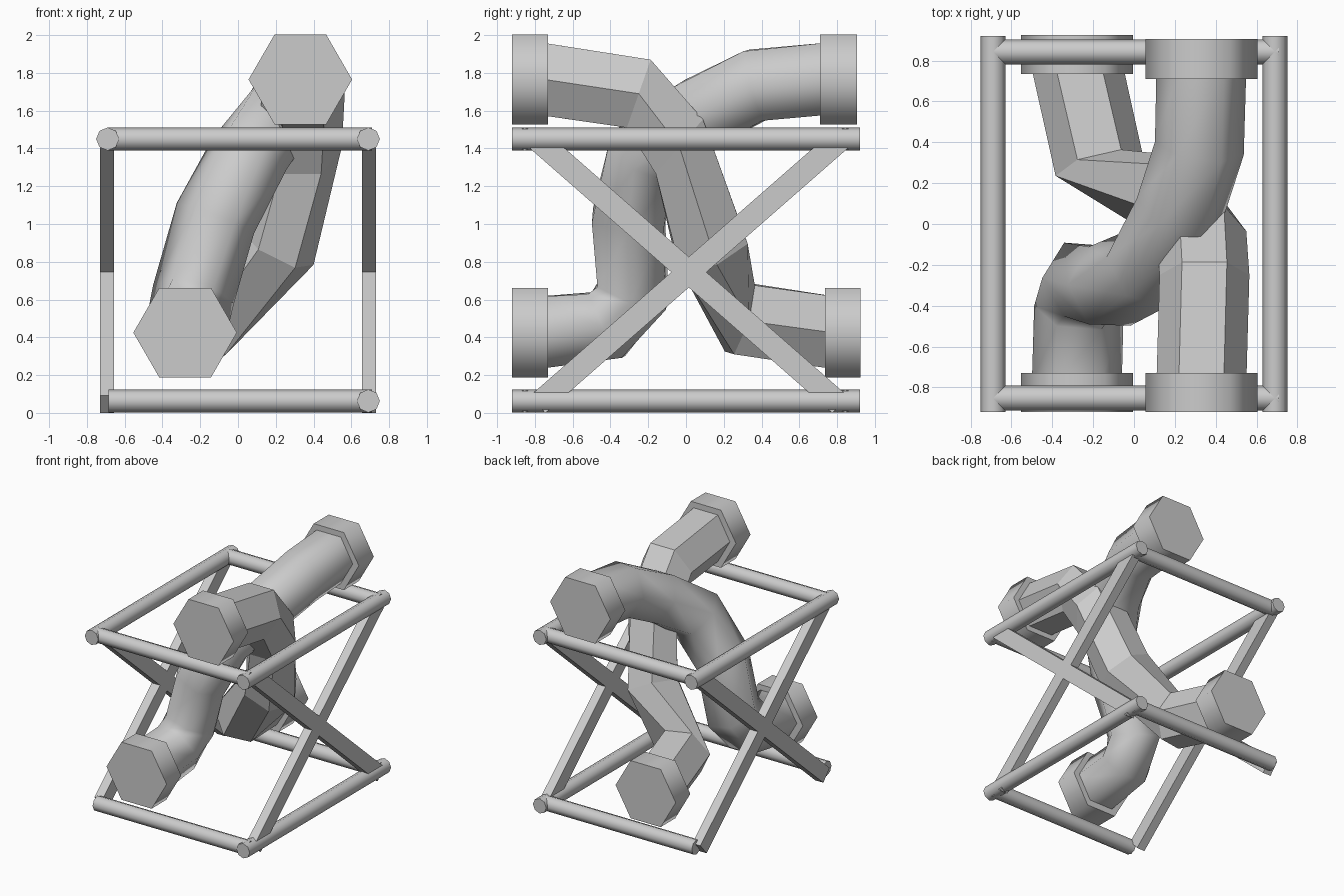
import bpy, bmesh, math
from mathutils import Vector

if "Cube" in bpy.data.objects:
    bpy.data.objects.remove(bpy.data.objects["Cube"])

X = Vector((1, 0, 0))


def sweep(name, points, radius, sides, ref=X, smooth=True, lean={}):
    """Sweep a polygon section along a path; lean overrides section normals."""
    pts = [Vector(p) for p in points]
    bm = bmesh.new()
    rings = []
    for i, p in enumerate(pts):
        a = (p - pts[i - 1]).normalized() if i > 0 else Vector()
        b = (pts[i + 1] - p).normalized() if i < len(pts) - 1 else Vector()
        t = Vector(lean.get(i, a + b)).normalized()
        u = (ref - t * ref.dot(t)).normalized()
        v = t.cross(u)
        rings.append([bm.verts.new(p + radius * (u * math.cos(k) + v * math.sin(k)))
                      for k in (2 * math.pi * j / sides for j in range(sides))])
    for r, s in zip(rings, rings[1:]):
        for j in range(sides):
            k = (j + 1) % sides
            bm.faces.new((r[j], r[k], s[k], s[j]))
    bm.faces.new(rings[0][::-1])
    bm.faces.new(rings[-1])
    bmesh.ops.recalc_face_normals(bm, faces=bm.faces[:])
    mesh = bpy.data.meshes.new(name)
    bm.to_mesh(mesh)
    bm.free()
    obj = bpy.data.objects.new(name, mesh)
    bpy.context.collection.objects.link(obj)
    if smooth:
        bpy.ops.object.select_all(action='DESELECT')
        obj.select_set(True)
        bpy.context.view_layer.objects.active = obj
        bpy.ops.object.shade_smooth_by_angle(angle=math.radians(75))
    return obj


# Two crossing bent pipes: one smooth, one faceted
sweep("smooth_pipe", [(-.28, -.78, .425), (-.27, -.42, .465), (-.235, -.28, .63),
                      (-.12, -.305, 1.03), (.06, -.22, 1.37), (.22, .06, 1.58),
                      (.32, .37, 1.735), (.33, .76, 1.77)], .22, 6)
sweep("faceted_pipe", [(.33, -.78, 1.77), (.345, -.25, 1.69), (.33, -.035, 1.41),
                       (.205, .13, .88), (-.17, .285, .5), (-.28, .78, .425)],
      .22, 6, smooth=False,
      lean={1: (0, 1, -.35), 2: (0, .75, -.65), 4: (-.25, 1, -.3)})

# Hexagonal pipe flanges
for name, x, y0, y1, z in (("front_low", -.28, -.92, -.73, .425),
                           ("front_high", .33, -.92, -.73, 1.765),
                           ("back_low", -.28, .735, .925, .425),
                           ("back_high", .33, .71, .905, 1.765)):
    sweep("flange_" + name, [(x, y0, z), (x, y1, z)], .274, 6)

# Side rods (the lower left one is absent)
for name, x, z in (("top_left", -.69, 1.45), ("top_right", .69, 1.45),
                   ("bottom_right", .69, .063)):
    sweep("side_rod_" + name, [(x, -.92, z), (x, .92, z)], .061, 8)

# Cross rods at front and back, top and bottom
for end, y in (("front", -.853), ("back", .843)):
    for level, z in (("bottom", .063), ("top", 1.45)):
        sweep(f"cross_rod_{end}_{level}", [(-.685, y, z), (.71, y, z)],
              .061, 8, ref=Vector((0, 0, 1)))

# Flat diagonal braces forming an X on each side
half_y, half_z = .80, .70
for side, sx in (("left", -1), ("right", 1)):
    for slant, s in (("forward", -1), ("backward", 1)):
        bpy.ops.mesh.primitive_cube_add(
            size=1, location=(sx * .693, .015, .745),
            rotation=(s * math.atan2(half_z, half_y), 0, 0))
        brace = bpy.context.object
        brace.name = f"brace_{side}_{slant}"
        brace.scale = (.074, 2 * math.hypot(half_y, half_z), .122)
